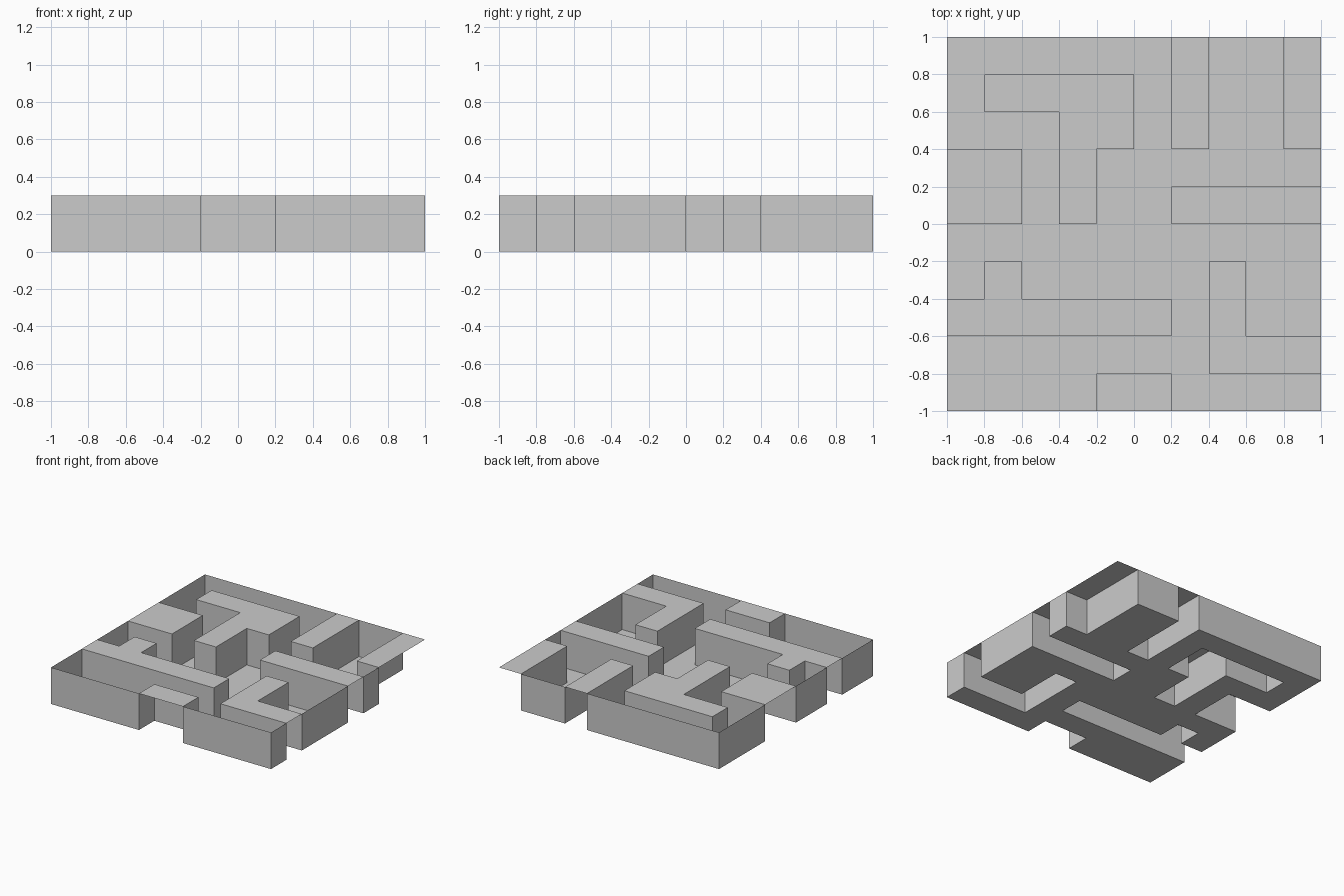
import bpy, bmesh

if "Cube" in bpy.data.objects:
    bpy.data.objects.remove(bpy.data.objects["Cube"])

H = 0.3      # block height
N = 10       # cells per side
S = 2 / N    # cell size

# Plan from back (+y) to front (-y): '#' raised top, '.' sunken floor
PLAN = [
    "......#..#",
    ".####.#..#",
    "...##.#..#",
    "##.#......",
    "##.#..####",
    "..........",
    ".#.....#..",
    "######.#..",
    ".......###",
    "....##....",
]


def raised(i, j):
    """Cells outside the plan count as raised, so the floor gets a rim wall."""
    if 0 <= i < N and 0 <= j < N:
        return PLAN[N - 1 - j][i] == "#"
    return True


bm = bmesh.new()


def quad(*pts):
    bm.faces.new([bm.verts.new(p) for p in pts])


for i in range(N):
    for j in range(N):
        x0, y0 = -1 + i * S, -1 + j * S
        x1, y1 = x0 + S, y0 + S
        # top or floor tile
        z = H if raised(i, j) else 0
        quad((x0, y0, z), (x1, y0, z), (x1, y1, z), (x0, y1, z))
        if z:
            continue
        # upright walls around each sunken cell
        edges = [((x0, y0), (x1, y0), 0, -1), ((x1, y0), (x1, y1), 1, 0),
                 ((x1, y1), (x0, y1), 0, 1), ((x0, y1), (x0, y0), -1, 0)]
        for a, b, di, dj in edges:
            if raised(i + di, j + dj):
                quad((*b, 0), (*a, 0), (*a, H), (*b, H))

# weld the tiles and merge coplanar ones into clean flat faces
bmesh.ops.remove_doubles(bm, verts=bm.verts, dist=1e-4)
bmesh.ops.dissolve_limit(bm, angle_limit=0.01, verts=bm.verts, edges=bm.edges)
bmesh.ops.triangulate(bm, faces=[f for f in bm.faces if len(f.verts) > 4])

mesh = bpy.data.meshes.new("maze_tile")
bm.to_mesh(mesh)
bm.free()
bpy.context.collection.objects.link(bpy.data.objects.new("maze_tile", mesh))
